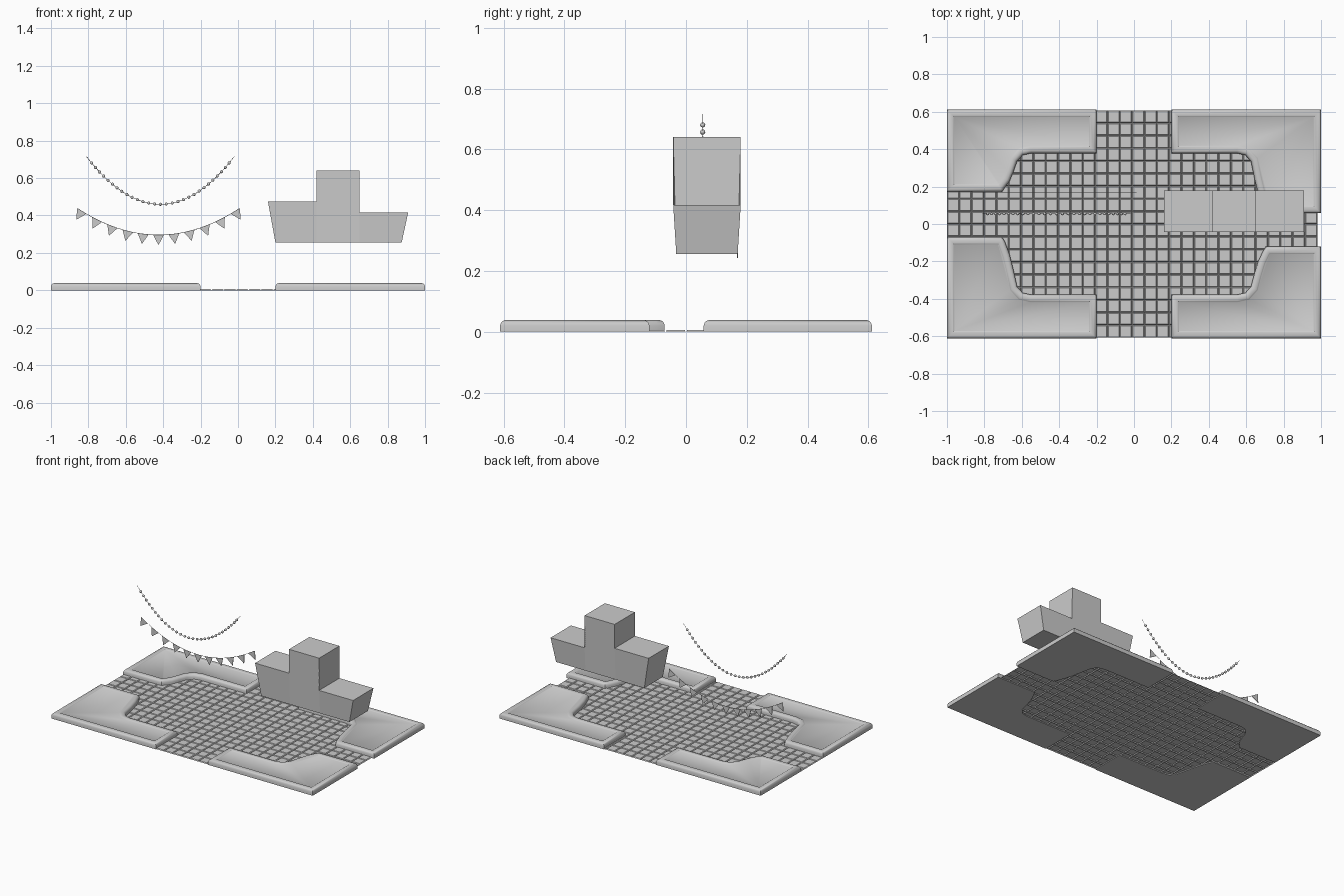
import bpy, bmesh, math
from mathutils import Vector, Matrix

if "Cube" in bpy.data.objects:
    bpy.data.objects.remove(bpy.data.objects["Cube"])


def finish(bm, name, smooth=None, recalc=True):
    if recalc:
        bmesh.ops.recalc_face_normals(bm, faces=bm.faces[:])
    me = bpy.data.meshes.new(name)
    bm.to_mesh(me)
    bm.free()
    ob = bpy.data.objects.new(name, me)
    bpy.context.collection.objects.link(ob)
    if smooth:
        bpy.ops.object.select_all(action='DESELECT')
        ob.select_set(True)
        bpy.context.view_layer.objects.active = ob
        bpy.ops.object.shade_smooth_by_angle(angle=math.radians(smooth))
    return ob


# Paved floor: a grid whose cells are inset and raised into cobbles
bm = bmesh.new()
bmesh.ops.create_grid(bm, x_segments=30, y_segments=18, size=1)
for v in bm.verts:
    v.co = (v.co.x * 0.99 - 0.01, v.co.y * 0.608, 0)
bmesh.ops.inset_individual(bm, faces=bm.faces[:], thickness=0.007, depth=0.006)
finish(bm, "paving", recalc=False)


# Four corner pavements with a rounded curb and slightly sunken top
def pavement(name, sx, sy, end):
    outline = [(1, .612), (.2, .612), (.2, .378), (.55, .378), (.595, .368),
               (.625, .335), (.645, .335 - (.335 - end) * .35),
               (.665, .335 - (.335 - end) * .65), (.69, end + .025),
               (.705, end), (1, end)]
    bm = bmesh.new()
    face = bm.faces.new([bm.verts.new((sx * x, sy * y, 0)) for x, y in outline])
    face.normal_update()
    if face.normal.z < 0:
        face.normal_flip()
    bottom = face.copy()
    bottom.normal_flip()
    top = bmesh.ops.extrude_discrete_faces(bm, faces=[face])["faces"][0]
    for v in top.verts:
        v.co.z = 0.02
    top.normal_update()
    for inset, rise in ((.003, .009), (.005, .006), (.008, .003),
                        (.016, 0), (.005, -.003), (.004, -.003)):
        bmesh.ops.inset_region(bm, faces=[top], thickness=inset,
                               depth=0, use_even_offset=True)
        for v in top.verts:
            v.co.z += rise
    bmesh.ops.remove_doubles(bm, verts=bm.verts[:], dist=1e-5)
    finish(bm, name, 40)


pavement("pavement_back_left", -1, 1, .172)
pavement("pavement_front_left", -1, -1, .070)
pavement("pavement_back_right", 1, 1, .058)
pavement("pavement_front_right", 1, -1, .120)

# Three-step podium tapering towards its base
base = [(.20, .255), (.42, .255), (.65, .255), (.875, .255)]
steps = [(.91, .417), (.65, .417), (.65, .64), (.42, .64), (.42, .475), (.16, .475)]
bm = bmesh.new()
front, back = [], []
for x, z in base + steps:
    inset = .01 if z < .3 else 0
    front.append(bm.verts.new((x, -.042 + inset, z)))
    back.append(bm.verts.new((x, .18 - inset, z)))
for side in (front, back):
    for ids in ((0, 1, 8, 9), (1, 2, 5, 6, 7, 8), (2, 3, 4, 5)):
        bm.faces.new([side[i] for i in ids])
for i in range(10):
    j = (i + 1) % 10
    bm.faces.new((front[i], front[j], back[j], back[i]))
finish(bm, "winners_podium")


# Hanging strings follow a parabola
def sag(cx, half, low, rise, y):
    return lambda t: Vector((cx + half * t, y, low + rise * t * t))


def string(name, path):
    cu = bpy.data.curves.new(name, 'CURVE')
    cu.dimensions = '3D'
    cu.bevel_depth = 0.0013
    cu.bevel_resolution = 0
    sp = cu.splines.new('POLY')
    sp.points.add(32)
    for i, p in enumerate(sp.points):
        p.co = (*path(i / 16 - 1), 1)
    bpy.context.collection.objects.link(bpy.data.objects.new(name, cu))


# Bead garland, beads evenly spaced along the string
beads = sag(-.415, .395, .46, .255, .055)
string("bead_string", beads)
samples = [beads(i / 500 * .93) for i in range(-500, 501)]
lengths = [0]
for a, b in zip(samples, samples[1:]):
    lengths.append(lengths[-1] + (b - a).length)
bm = bmesh.new()
count, k = 29, 0
for i in range(count):
    target = lengths[-1] * i / (count - 1)
    while k < 1000 and lengths[k] < target:
        k += 1
    bmesh.ops.create_uvsphere(bm, u_segments=10, v_segments=6, radius=.0085,
                              matrix=Matrix.Translation(samples[k]))
finish(bm, "garland_beads", 60)

# Pennant garland: eleven triangular flags hanging square to the string
flags = sag(-.425, .43, .296, .14, .17)
string("pennant_string", flags)
bm = bmesh.new()
for i in range(11):
    t = (i - 5) / 5 * .955
    c = flags(t)
    d = Vector((.43, 0, .28 * t)).normalized()
    n = Vector((d.z, 0, -d.x))
    rings = []
    for y in (-.0015, .0015):
        off = Vector((0, y, 0))
        rings.append([bm.verts.new(p + off) for p in
                      (c - d * .029, c + d * .029, c + n * .054)])
    a, b = rings
    bm.faces.new(a)
    bm.faces.new(b[::-1])
    for j in range(3):
        m = (j + 1) % 3
        bm.faces.new((a[j], b[j], b[m], a[m]))
finish(bm, "pennants")
